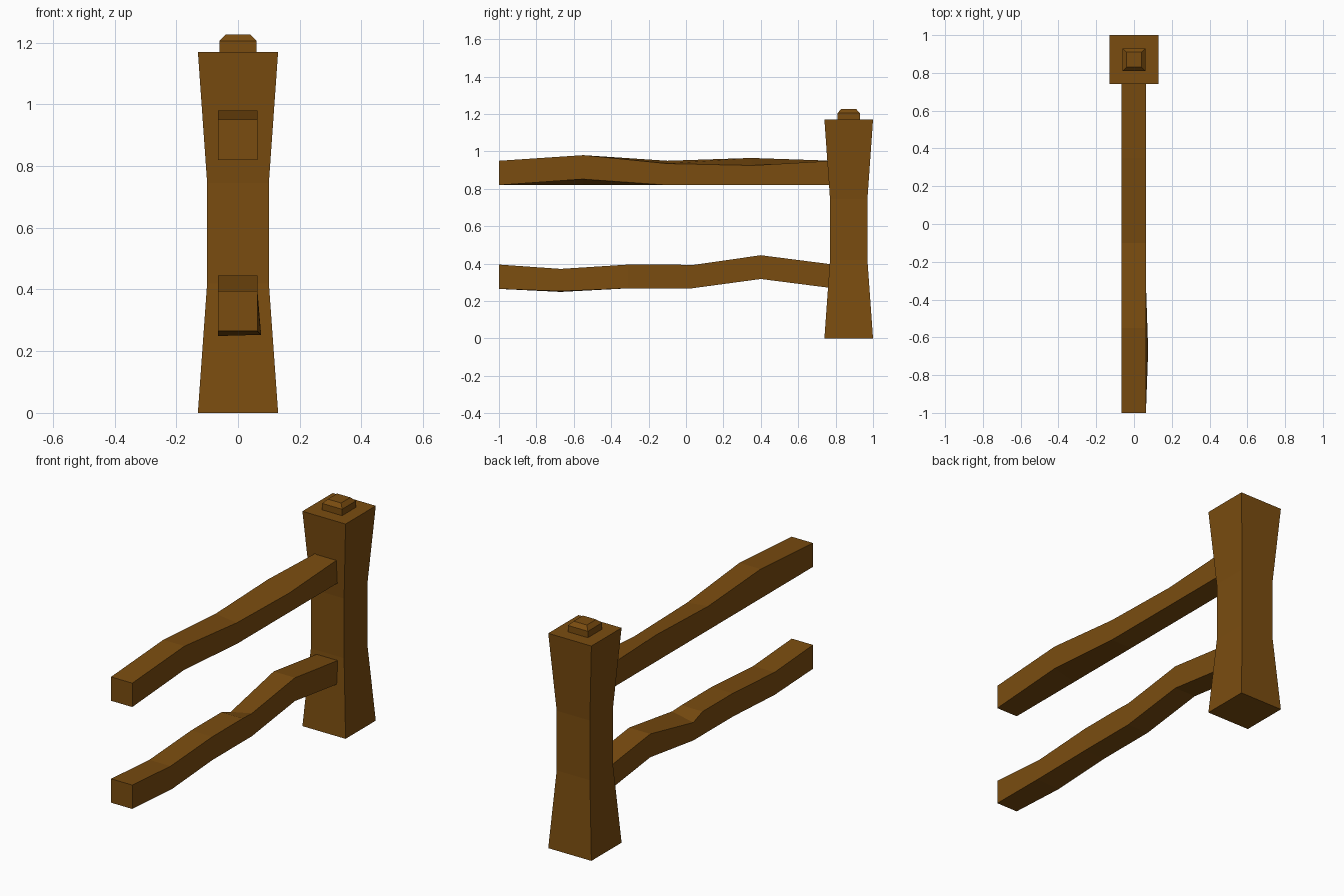
import bpy

if "Cube" in bpy.data.objects:
    bpy.data.objects.remove(bpy.data.objects["Cube"])

wood = bpy.data.materials.new("brown_wood")
wood.diffuse_color = (0.195, 0.073, 0.005, 1)
wood.use_nodes = True
wood.node_tree.nodes["Principled BSDF"].inputs["Base Color"].default_value = wood.diffuse_color


def loft(name, rings):
    """Join four-cornered rings into a closed solid."""
    verts = [v for r in rings for v in r]
    faces = [(3, 2, 1, 0)]
    for i in range(len(rings) - 1):
        a = 4 * i
        for k in range(4):
            n = (k + 1) % 4
            faces.append((a + k, a + n, a + 4 + n, a + 4 + k))
    e = len(verts) - 4
    faces.append((e, e + 1, e + 2, e + 3))
    me = bpy.data.meshes.new(name)
    me.from_pydata(verts, [], faces)
    me.materials.append(wood)
    me.update()
    ob = bpy.data.objects.new(name, me)
    bpy.context.collection.objects.link(ob)
    return ob


def square_stack(name, cy, levels):
    """Vertical square column from (height, half width) levels."""
    loft(name, [[(-h, cy - h, z), (h, cy - h, z), (h, cy + h, z), (-h, cy + h, z)]
                for z, h in levels])


def rail(name, stations):
    """Rail along y: (y, bottom left, bottom right, top right, top left, bulge)."""
    l, r = -0.065, 0.063
    loft(name, [[(l, y, bl), (l, y, tl), (r, y, tr), (r + bulge, y, br)]
                for y, bl, br, tr, tl, bulge in reversed(stations)])


# waisted post and its chamfered cap
square_stack("post", 0.87, [(0, 0.13), (0.42, 0.10), (0.745, 0.10), (1.17, 0.13)])
square_stack("post_cap", 0.87, [(1.16, 0.06), (1.205, 0.06), (1.226, 0.04)])

# upper rail
rail("upper_rail", [
    (-1.00, 0.82, 0.82, 0.95, 0.95, 0),
    (-0.55, 0.82, 0.852, 0.98, 0.98, 0),
    (-0.10, 0.82, 0.82, 0.935, 0.95, 0),
    (0.35, 0.82, 0.82, 0.925, 0.965, 0),
    (0.79, 0.82, 0.82, 0.95, 0.95, 0),
])

# lower rail, with a small notch in its top
rail("lower_rail", [
    (-1.00, 0.265, 0.265, 0.395, 0.395, 0),
    (-0.67, 0.249, 0.253, 0.372, 0.372, 0.012),
    (-0.31, 0.268, 0.268, 0.395, 0.395, 0),
    (-0.05, 0.268, 0.268, 0.395, 0.395, 0),
    (0.03, 0.268, 0.268, 0.392, 0.366, 0),
    (0.40, 0.318, 0.318, 0.445, 0.445, 0),
    (0.79, 0.268, 0.268, 0.395, 0.395, 0),
])
